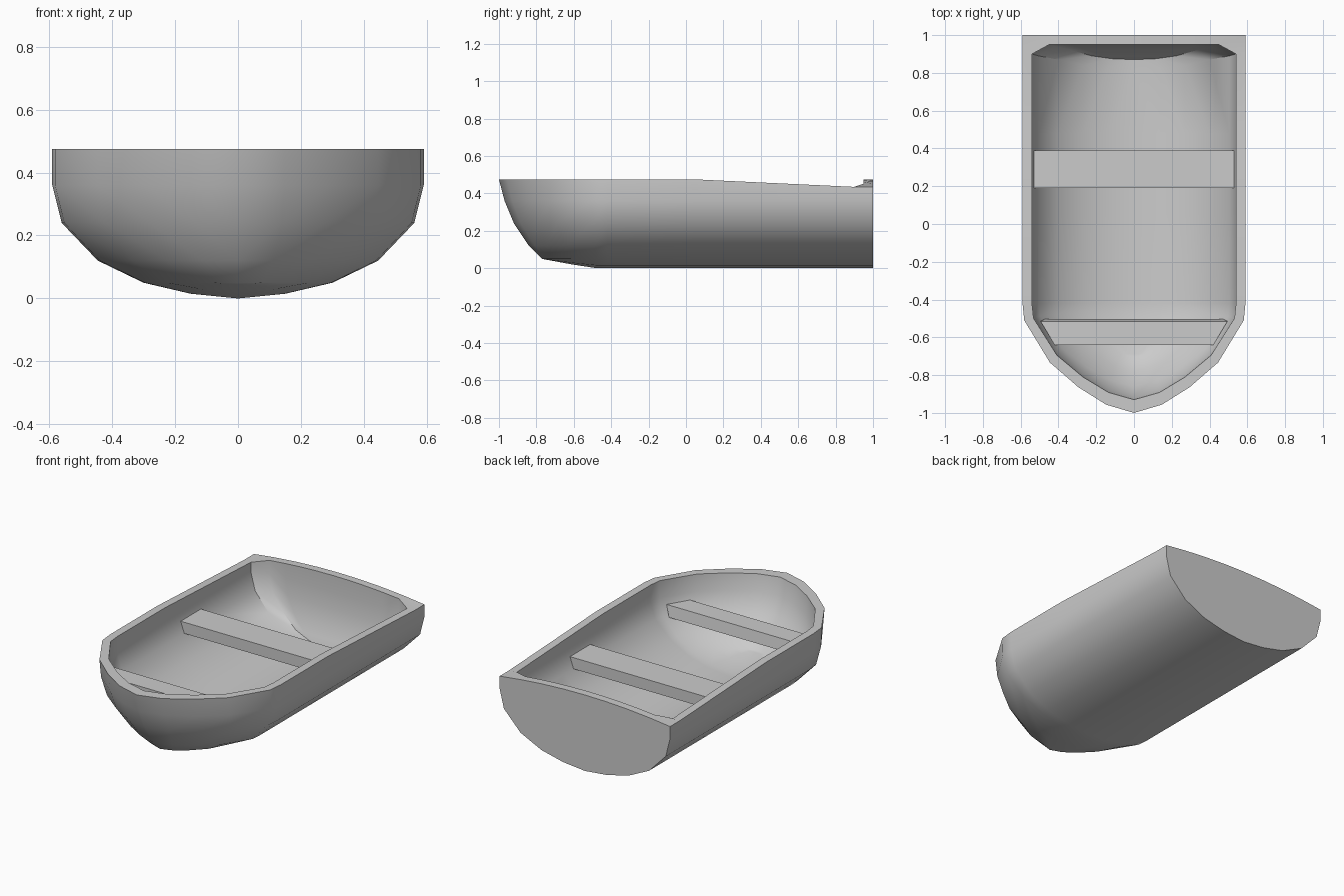
import bpy, bmesh

if "Cube" in bpy.data.objects:
    bpy.data.objects.remove(bpy.data.objects["Cube"])

# Plan shape of the bow, shared by every level: (width fraction, length fraction)
BOW = [(0, 0), (.25, .075), (.5, .235), (.755, .46), (.985, .845), (1, 1)]
SHOULDER = -0.42
MIDS = [.05, .48]

# Levels from keel to rim: (half width, z, bow y, stern y)
OUTER = [(0, 0, -.77, 1), (.15, .015, -.77, 1), (.30, .05, -.77, 1), (.445, .12, -.84, 1),
         (.56, .24, -.92, 1), (.59, .36, -.97, 1), (.59, .475, -1, 1)]
INNER = [(0, .05, -.71, .87), (.14, .065, -.71, .875), (.27, .10, -.71, .89), (.40, .17, -.78, .92),
         (.505, .27, -.86, .94), (.54, .37, -.91, .95), (.54, .475, -.93, .95)]
OUT_STERN = [1, .75, .5, .25, 0]
IN_STERN = [.83, .62, .42, .2, 0]


def level_points(levels, k, stern, corner):
    """Points of one level from the bow tip round to the stern centre."""
    w, z, by, sy = levels[k]
    pts = [(f * w, by + t * (SHOULDER - by)) for f, t in BOW]
    pts += [(w, y) for y in MIDS] + [(w, sy - corner)]
    n_side = len(pts)
    pts += [(f * w, sy) for f in stern]
    out = []
    for i, (x, y) in enumerate(pts):
        pz = z
        if k < 2:                                   # forefoot rises to the stem
            rise = min(1, max(0, (-.5 - y) / (-.5 - by)))
            pz += (levels[2][1] - z) * rise
        if k == len(levels) - 1:                    # sheer drops aft, transom is crowned
            pz -= .04 * min(1, max(0, (y - .05) / .85))
            if i >= n_side:
                pz += .04 * (1 - (x / .59) ** 2)
        out.append((x, y, pz))
    return out


def finish(bm, name, angle):
    bmesh.ops.remove_doubles(bm, verts=bm.verts, dist=1e-4)
    bmesh.ops.recalc_face_normals(bm, faces=bm.faces)
    me = bpy.data.meshes.new(name)
    bm.to_mesh(me)
    bm.free()
    ob = bpy.data.objects.new(name, me)
    bpy.context.collection.objects.link(ob)
    bpy.ops.object.select_all(action='DESELECT')
    ob.select_set(True)
    bpy.context.view_layer.objects.active = ob
    bpy.ops.object.shade_smooth_by_angle(angle=angle)
    return ob


# Hull: outer skin up to the rim, across it, and down the inner skin
bm = bmesh.new()
n = len(OUTER)
rows = [level_points(OUTER, k, OUT_STERN, .1) for k in range(n)]
rows += [level_points(INNER, k, IN_STERN, .05) for k in reversed(range(n))]
for s in (1, -1):
    grid = [[bm.verts.new((s * x, y, z)) for x, y, z in r] for r in rows]
    for a, b in zip(grid, grid[1:]):
        for i in range(len(a) - 1):
            bm.faces.new((a[i], a[i + 1], b[i + 1], b[i]))
finish(bm, "hull", 0.7)


# Seats: planks whose ends follow the hull sides
def seat(name, top, bottom):
    """top and bottom: z, then (half width, y) of the front and back edge"""
    bm = bmesh.new()
    rings = []
    for z, (xf, yf), (xb, yb) in (top, bottom):
        rings.append([bm.verts.new(p) for p in
                      ((-xf, yf, z), (xf, yf, z), (xb, yb, z), (-xb, yb, z))])
    a, b = rings
    bm.faces.new(a)
    bm.faces.new(b)
    for i in range(4):
        j = (i + 1) % 4
        bm.faces.new((a[i], a[j], b[j], b[i]))
    finish(bm, name, 0.3)


seat("rear_seat", (.34, (.533, .19), (.533, .39)), (.27, (.51, .19), (.51, .39)))
seat("front_seat", (.33, (.42, -.64), (.495, -.515)), (.26, (.385, -.64), (.47, -.503)))
